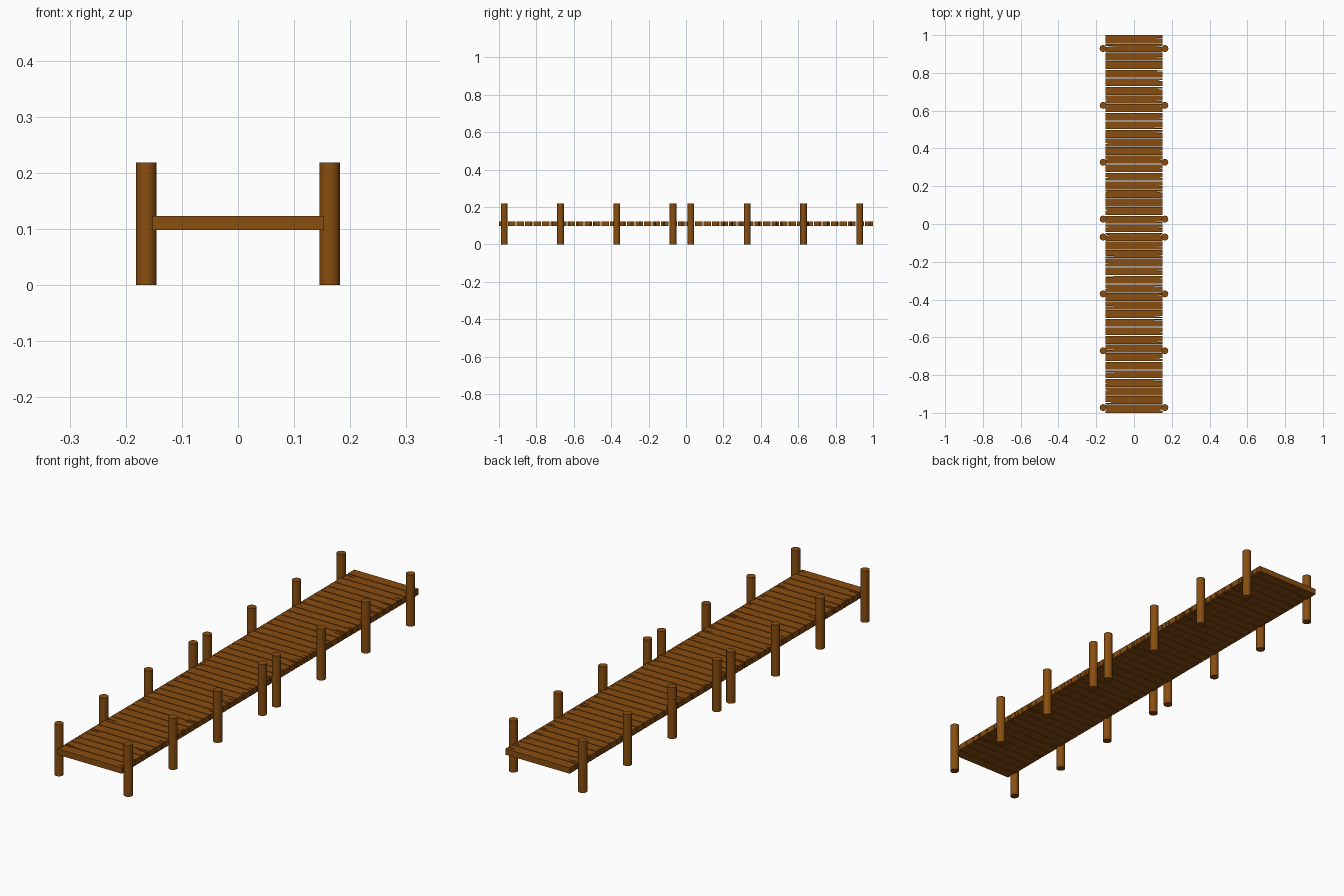
import bpy, bmesh, random

if "Cube" in bpy.data.objects:
    bpy.data.objects.remove(bpy.data.objects["Cube"])

random.seed(4)
wood = bpy.data.materials.new("brown_wood")
wood.diffuse_color = (0.25, 0.075, 0.005, 1)
wood.use_nodes = True
wood.node_tree.nodes["Principled BSDF"].inputs["Base Color"].default_value = wood.diffuse_color

HALF_W, Z0, Z1 = 0.152, 0.098, 0.123
COUNT = 44
PITCH, GAP = 2.0 / COUNT, 0.004


def split(side, y, depth):
    """Outline points of a thin tapered crack in a plank end."""
    x = side * HALF_W
    w = 0.002 * side
    return [(x, y - w), (x - side * depth, y - w * 0.5),
            (x - side * depth, y + w * 0.5), (x, y + w)]


def plank(name, y0, y1, right, left):
    """Board with optional end cracks, given as (y, depth) pairs."""
    pts = [(-HALF_W, y0), (HALF_W, y0)]
    for y, d in sorted(right):
        pts += split(1, y, d)
    pts += [(HALF_W, y1), (-HALF_W, y1)]
    for y, d in sorted(left, reverse=True):
        pts += split(-1, y, d)
    bm = bmesh.new()
    face = bm.faces.new([bm.verts.new((x, y, Z0)) for x, y in pts])
    ext = bmesh.ops.extrude_face_region(bm, geom=[face])
    top = [v for v in ext["geom"] if isinstance(v, bmesh.types.BMVert)]
    bmesh.ops.translate(bm, vec=(0, 0, Z1 - Z0), verts=top)
    bmesh.ops.recalc_face_normals(bm, faces=bm.faces)
    me = bpy.data.meshes.new(name)
    bm.to_mesh(me)
    bm.free()
    me.materials.append(wood)
    bpy.context.collection.objects.link(bpy.data.objects.new(name, me))


# Long cracks seen on the deck
long_right = [0.81, 0.51, -0.33, -0.49, -0.51, -0.83]
long_left = [0.94, -0.17, -0.28, -0.435, -0.665, -0.785, -0.945]

# Deck planks
for i in range(COUNT):
    a = -1 + i * PITCH
    y0 = a + (GAP / 2 if i else 0)
    y1 = a + PITCH - (GAP / 2 if i < COUNT - 1 else 0)
    inside = lambda ys: [(y, 0.045) for y in ys if y0 + 0.004 < y < y1 - 0.004]
    right, left = inside(long_right), inside(long_left)
    mid = (y0 + y1) / 2 + random.uniform(-0.012, 0.012)
    if not right and random.random() < 0.75:
        right = [(mid, random.uniform(0.015, 0.035))]
    if not left and random.random() < 0.3:
        left = [(mid, random.uniform(0.01, 0.025))]
    plank(f"deck_plank_{i + 1}", y0, y1, right, left)

# Round posts: two identical sections, mirrored left and right
for start in (-0.972, 0.026):
    for k in range(4):
        for side, label in ((-1, "left"), (1, "right")):
            y = start + k * 0.301
            bpy.ops.mesh.primitive_cylinder_add(
                vertices=32, radius=0.018, depth=0.219,
                location=(side * 0.1635, y, 0.1095))
            post = bpy.context.object
            post.name = f"{label}_post"
            post.data.materials.append(wood)
            bpy.ops.object.shade_smooth_by_angle()
